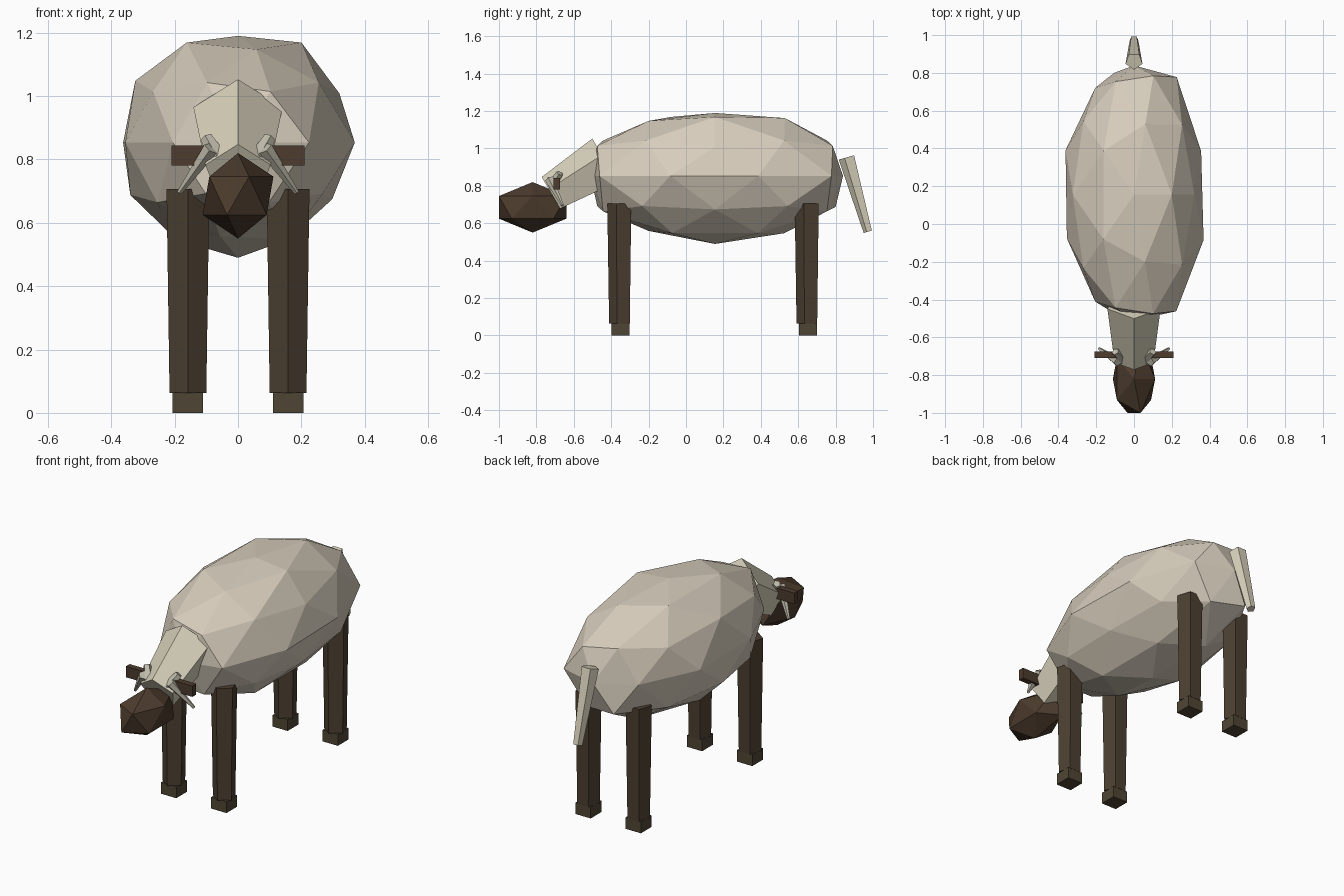
import bpy, bmesh, math
from mathutils import Vector

if "Cube" in bpy.data.objects:
    bpy.data.objects.remove(bpy.data.objects["Cube"])


def material(name, rgb):
    m = bpy.data.materials.new(name)
    m.diffuse_color = (*[(c / 255) ** 2.2 for c in rgb], 1)
    m.use_nodes = True
    m.node_tree.nodes["Principled BSDF"].inputs["Base Color"].default_value = m.diffuse_color
    return m


WOOL = material("wool", (214, 204, 187))
CREAM = material("cream", (215, 208, 186))
HORN = material("horn", (192, 187, 170))
FACE = material("dark_face", (78, 62, 49))
LEG = material("leg_brown", (78, 66, 53))
HOOF = material("hoof", (80, 71, 55))


def add_object(name, bm, mat):
    bmesh.ops.recalc_face_normals(bm, faces=bm.faces)
    me = bpy.data.meshes.new(name)
    bm.to_mesh(me)
    bm.free()
    me.materials.append(mat)
    ob = bpy.data.objects.new(name, me)
    bpy.context.collection.objects.link(ob)
    return ob


def taper(name, a, b, ra, rb, ref, mat, sides=5):
    """Tapered prism from a to b, with one corner pointing towards ref."""
    a, b, ref = Vector(a), Vector(b), Vector(ref)
    axis = (b - a).normalized()
    u = (ref - axis * ref.dot(axis)).normalized()
    w = axis.cross(u)
    bm = bmesh.new()
    rings = []
    for c, r in ((a, ra), (b, rb)):
        angles = [2 * math.pi * i / sides for i in range(sides)]
        rings.append([bm.verts.new(c + r * (u * math.cos(t) + w * math.sin(t))) for t in angles])
    for i in range(sides):
        j = (i + 1) % sides
        bm.faces.new((rings[0][i], rings[0][j], rings[1][j], rings[1][i]))
    bm.faces.new(rings[0])
    bm.faces.new(rings[1])
    return add_object(name, bm, mat)


def box(name, centre, size, mat):
    bm = bmesh.new()
    bmesh.ops.create_cube(bm, size=1)
    for v in bm.verts:
        v.co = Vector([c + s * k for c, s, k in zip(centre, size, v.co)])
    return add_object(name, bm, mat)


def ball(name, centre, radii, level, mat, bumps=()):
    """Icosphere; bumps are (x, y, z, factor) radial changes of single corners."""
    bm = bmesh.new()
    bmesh.ops.create_icosphere(bm, subdivisions=level, radius=1)
    factor = {v: 1.0 for v in bm.verts}
    for x, y, z, f in bumps:
        factor[min(bm.verts, key=lambda v: (v.co - Vector((x, y, z))).length)] = f
    for v, f in factor.items():
        v.co = Vector([c + r * k * f for c, r, k in zip(centre, radii, v.co)])
    return add_object(name, bm, mat)


# woolly body, slightly uneven
ball("body", (0, 0.155, 0.853), (0.37, 0.74, 0.36), 2, WOOL, (
    (0, 1, 0, .925), (0, -1, 0, .90),
    (.59, .81, 0, 1.04), (-.59, .81, 0, .945),
    (.59, -.81, 0, 1.03), (-.59, -.81, 0, .945),
    (.95, .31, 0, 1.01), (.95, -.31, 0, 1.047),
    (-.95, -.31, 0, 1.01), (-.95, .31, 0, 1.03),
    (0, 0, 1, .935), (0, 0, -1, 1.01),
    (.53, 0, .85, 1.03), (-.43, -.31, .85, 1.03), (-.43, .31, .85, 1.02),
    (.16, -.5, .85, .96), (.16, .5, .85, 1.01),
    (-.85, 0, .53, 1.03), (.89, 0, .45, .966),
    (.85, 0, -.53, .945), (-.89, 0, -.45, 1.027),
    (-.28, .85, -.45, 1.025), (-.16, -.5, -.85, .96)))

# neck and head
taper("neck", (0, -0.426, 0.925), (0, -0.717, 0.754), 0.148, 0.108, (0, 0, 1), CREAM)
ball("head", (0, -0.82, 0.685), (0.125, 0.212, 0.135), 1, FACE)

# tail
taper("tail", (0, 0.862, 0.953), (0, 0.974, 0.555), 0.047, 0.025, (0, -1, 0), CREAM)

for side, s in (("right", 1), ("left", -1)):
    # ears and two-part curled horns
    box(side + "_ear", (s * 0.147, -0.692, 0.812), (0.125, 0.034, 0.062), FACE)
    taper(side + "_horn_base", (s * 0.06, -0.715, 0.80), (s * 0.10, -0.675, 0.868),
          0.03, 0.02, (0, -1, 0), HORN)
    taper(side + "_horn_tip", (s * 0.085, -0.73, 0.835), (s * 0.185, -0.66, 0.695),
          0.025, 0.008, (0, -1, 0), HORN)
    # legs with square hooves
    for end, y in (("front", -0.35), ("rear", 0.652)):
        x = s * 0.158
        taper(f"{end}_{side}_leg", (x, y, 0.706), (x, y, 0.063), 0.071, 0.061, (0, -1, 0), LEG)
        box(f"{end}_{side}_hoof", (x, y, 0.0325), (0.096, 0.096, 0.065), HOOF)
